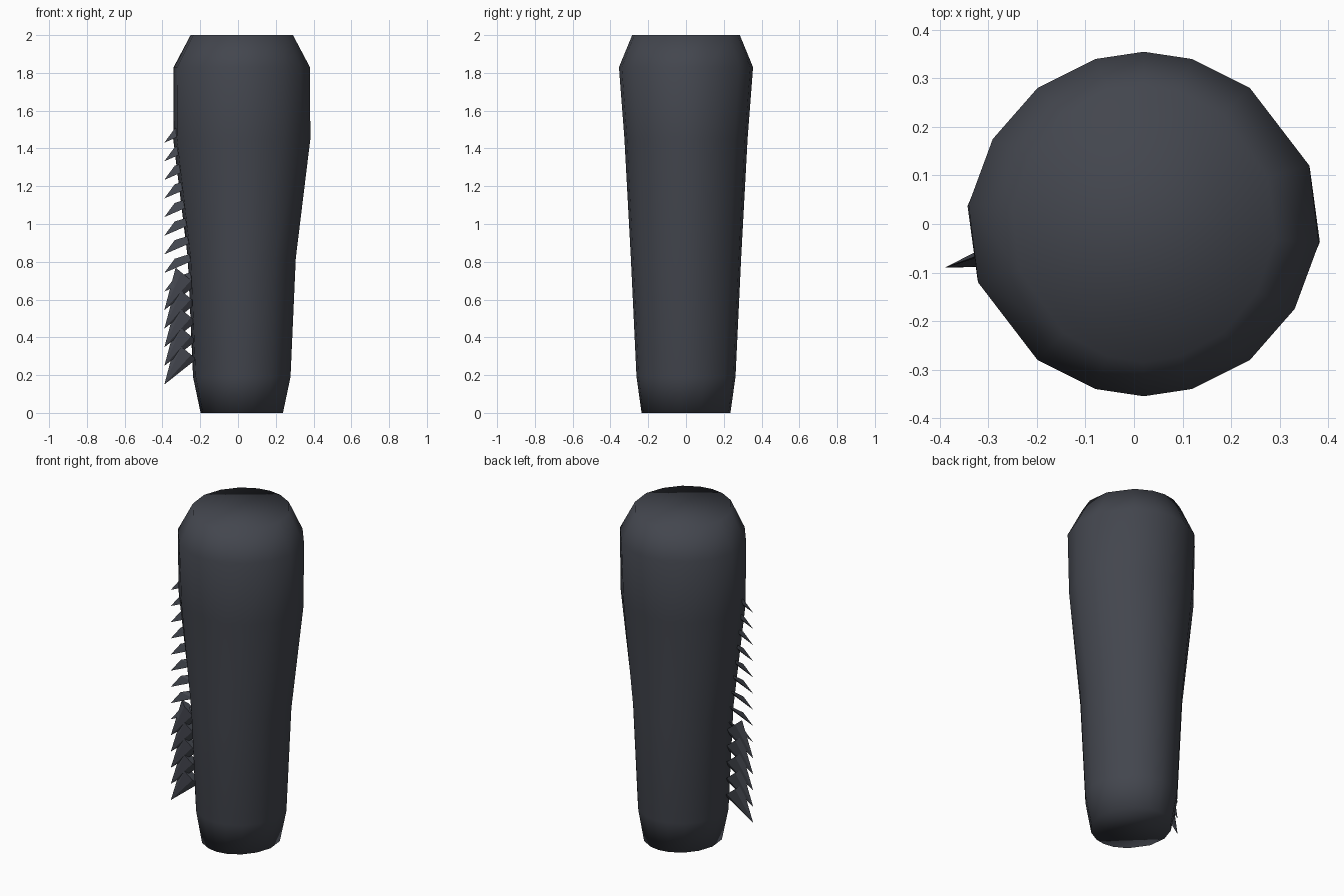
import bpy, bmesh
from mathutils import Vector

if "Cube" in bpy.data.objects:
    bpy.data.objects.remove(bpy.data.objects["Cube"])

shell = bpy.data.materials.new("dark slate shell")
shell.diffuse_color = (0.056, 0.061, 0.076, 1)
shell.use_nodes = True
shell.node_tree.nodes["Principled BSDF"].inputs["Base Color"].default_value = shell.diffuse_color


def make_object(name, verts, faces, smooth=True):
    bm = bmesh.new()
    vs = [bm.verts.new(v) for v in verts]
    for f in faces:
        bm.faces.new([vs[i] for i in f])
    bmesh.ops.recalc_face_normals(bm, faces=bm.faces)
    for f in bm.faces:
        f.smooth = smooth
    me = bpy.data.meshes.new(name)
    bm.to_mesh(me)
    bm.free()
    me.materials.append(shell)
    ob = bpy.data.objects.new(name, me)
    bpy.context.collection.objects.link(ob)
    return ob


# Leg segment: 16-sided, point-symmetric cross-section lofted through rings
half = [(1, -0.113), (0.945, 0.34), (0.606, 0.79), (0.275, 0.958),
        (0, 1), (-0.275, 0.958), (-0.606, 0.79), (-0.862, 0.493)]
section = half + [(-x, -y) for x, y in half]
rings = [(0, 0.218, 0.235), (0.19, 0.258, 0.262), (0.82, 0.286, 0.292),
         (1.45, 0.363, 0.326), (1.83, 0.361, 0.355), (2.0, 0.271, 0.285)]
n = len(section)
verts = [(0.02 + x * rx, y * ry, z) for z, rx, ry in rings for x, y in section]
faces = [(r * n + i, r * n + (i + 1) % n, (r + 1) * n + (i + 1) % n, (r + 1) * n + i)
         for r in range(len(rings) - 1) for i in range(n)]
faces.append(tuple(range(n)))
faces.append(tuple(range((len(rings) - 1) * n, len(rings) * n)))
make_object("leg_segment", verts, faces)


# Spines: fans from a tip to a base polygon, offsets measured from the tip
def spine(name, z, base):
    tip = Vector((-0.39, -0.09, z))
    pts = [tip] + [tip + Vector(p) for p in base]
    k = len(base)
    fs = [(0, i + 1, (i + 1) % k + 1) for i in range(k)] + [tuple(range(1, k + 1))]
    make_object(name, pts, fs, smooth=False)


large = [(0.06, 0.022, 0.225), (0.09, 0.002, 0.2), (0.142, 0.005, 0.158),
         (0.17, 0.028, 0.135), (0.142, 0.05, 0.158), (0.09, 0.046, 0.2)]
small = [(0.055, 0.018, 0.075), (0.15, 0.04, 0.105), (0.15, 0.005, 0.065)]

# Five broad spines at the foot, slim ones above
for i in range(14):
    z = 0.15 + i * 0.0985
    if i < 5:
        spine("broad_spine_%d" % (i + 1), z, large)
    else:
        spine("slim_spine_%d" % (i - 4), z, small)
